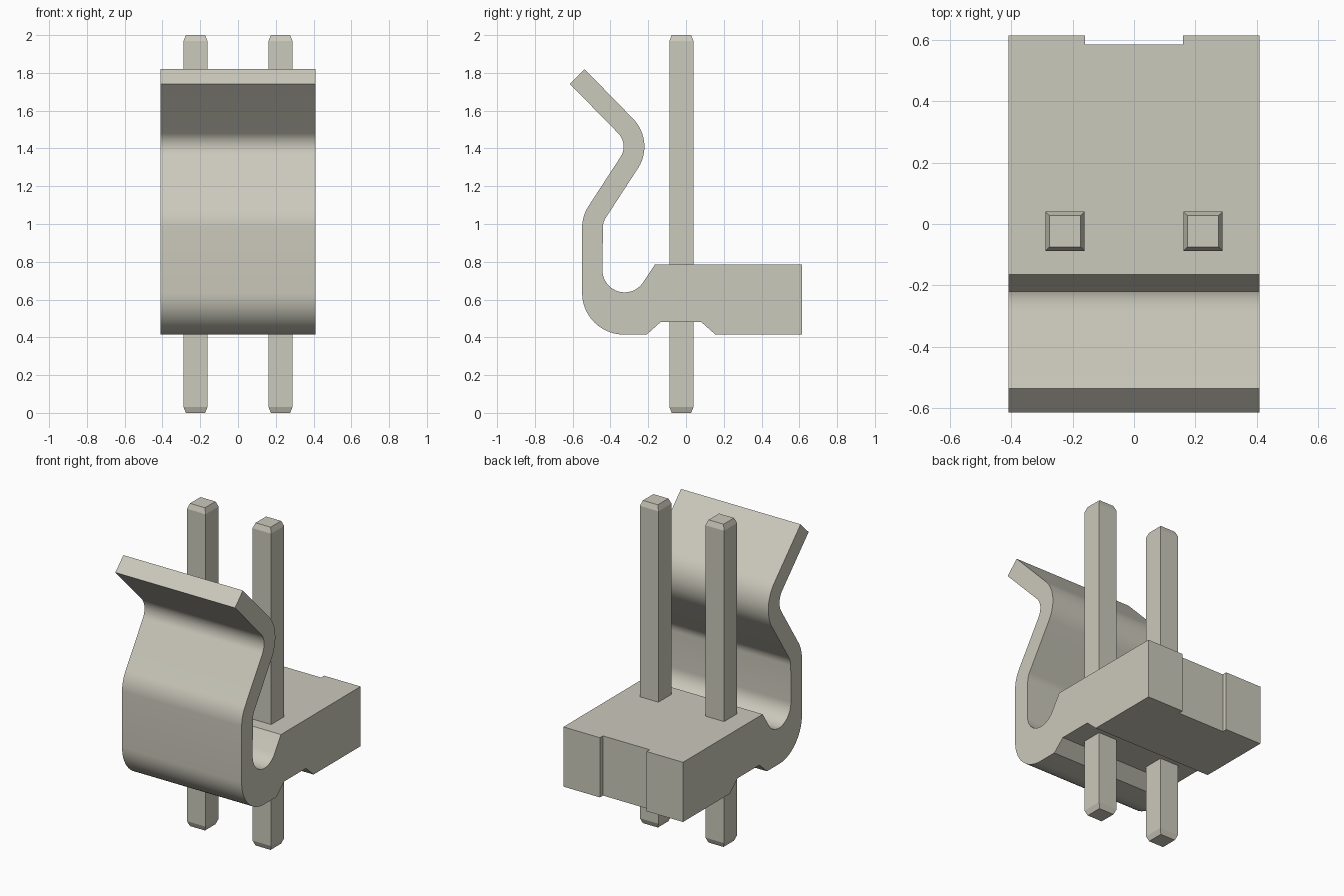
import bpy, bmesh
from math import radians, cos, sin

cube = bpy.data.objects.get("Cube")
if cube:
    bpy.data.objects.remove(cube, do_unlink=True)

ivory = bpy.data.materials.new("warm ivory")
ivory.use_nodes = True
COLOR = (0.60, 0.585, 0.50, 1)
ivory.diffuse_color = COLOR
ivory.node_tree.nodes["Principled BSDF"].inputs["Base Color"].default_value = COLOR


def add_object(name, bm):
    bmesh.ops.recalc_face_normals(bm, faces=bm.faces)
    mesh = bpy.data.meshes.new(name)
    bm.to_mesh(mesh)
    bm.free()
    mesh.materials.append(ivory)
    obj = bpy.data.objects.new(name, mesh)
    bpy.context.collection.objects.link(obj)
    return obj


def box(size, center):
    bm = bmesh.new()
    bmesh.ops.create_cube(bm, size=1)
    bmesh.ops.scale(bm, vec=size, verts=bm.verts)
    bmesh.ops.translate(bm, vec=center, verts=bm.verts)
    return bm


def arc(center, radius, start, end, steps=12):
    angles = [radians(start + (end - start) * i / steps) for i in range(steps + 1)]
    return [(center[0] + radius * cos(a), center[1] + radius * sin(a)) for a in angles]


# Side profile (y, z): base block, hook and springy locking tab
TILT = 33.2
THROAT, SHOULDER, NECK, HEEL = (-0.325, 0.755), (-0.34, 0.98), (-0.43, 1.41), (-0.33, 0.635)
profile = [(0.615, 0.415), (0.615, 0.785), (-0.165, 0.785)]
profile += arc(THROAT, 0.117, -TILT, -180, 18)
profile += arc(SHOULDER, 0.10, 180, 180 - TILT, 8)
profile += arc(NECK, 0.21, -TILT, 45)
profile += [(-0.537, 1.82), (-0.615, 1.742)]
profile += arc(NECK, 0.10, 45, -TILT)
profile += arc(SHOULDER, 0.21, 180 - TILT, 180, 8)
profile += arc(HEEL, 0.22, 180, 270, 14)
profile += [(-0.208, 0.415), (-0.133, 0.482), (0.08, 0.482), (0.155, 0.415)]

HALF_WIDTH = 0.41
bm = bmesh.new()
face = bm.faces.new([bm.verts.new((-HALF_WIDTH, y, z)) for y, z in profile])
side = bmesh.ops.extrude_face_region(bm, geom=[face])["geom"]
bmesh.ops.translate(bm, vec=(2 * HALF_WIDTH, 0, 0),
                    verts=[v for v in side if isinstance(v, bmesh.types.BMVert)])
housing = add_object("housing", bm)

# Shallow recess down the middle of the back
cutter = add_object("recess_cutter", box((0.32, 0.2, 1), (0, 0.685, 0.6)))
cutter.hide_render = True
cut = housing.modifiers.new("back recess", "BOOLEAN")
cut.operation = "DIFFERENCE"
cut.solver = "EXACT"
cut.object = cutter
bpy.context.view_layer.objects.active = housing
housing.select_set(True)
bpy.ops.object.modifier_apply(modifier=cut.name)
bpy.data.objects.remove(cutter, do_unlink=True)
bpy.ops.object.shade_smooth_by_angle(angle=radians(25))

# Square pins with tapered tips
for name, x in (("left_pin", 0.225), ("right_pin", -0.225)):
    bm = box((0.128, 0.128, 1.936), (x, -0.024, 1))
    bm.normal_update()
    for end in [f for f in bm.faces if abs(f.normal.z) > 0.9]:
        up = end.normal.z
        tip = bmesh.ops.extrude_discrete_faces(bm, faces=[end])["faces"][0]
        for v in tip.verts:
            v.co.x = x + (v.co.x - x) * 0.8
            v.co.y = -0.024 + (v.co.y + 0.024) * 0.8
            v.co.z += 0.032 * up
    add_object(name, bm)
